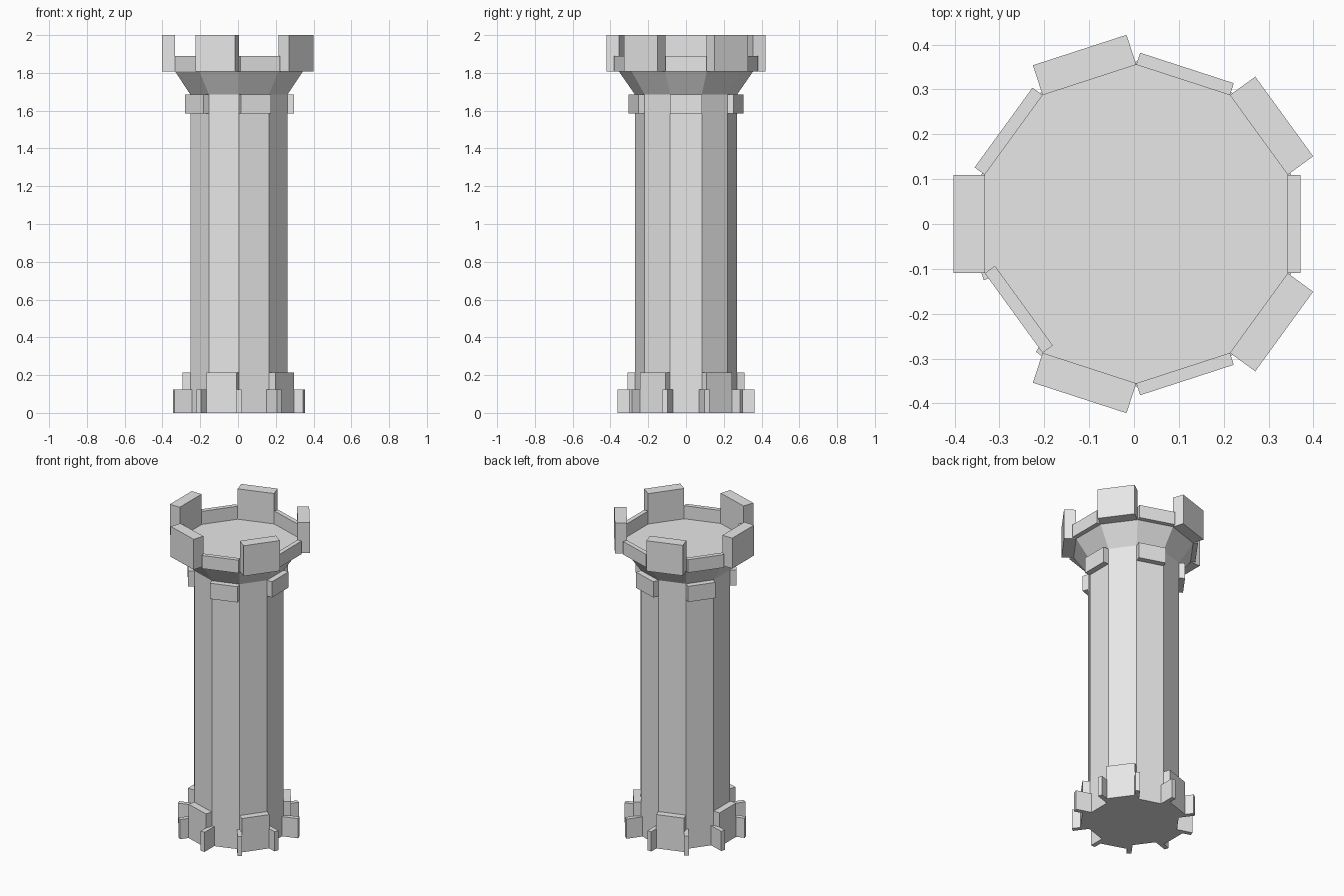
import bpy, bmesh, math
from mathutils import Matrix, Vector

cube = bpy.data.objects.get("Cube")
if cube:
    bpy.data.objects.remove(cube, do_unlink=True)

SIDES = 10
STEP = math.tau / SIDES
AXIS_X = 0.005          # tower axis, balancing the uneven battlements
SHAFT_R, RIM_R = 0.27, 0.355
COLLAR_Z, FLOOR_Z = 1.685, 1.807

stone = bpy.data.materials.new("grey stone")
stone.use_nodes = True
stone.diffuse_color = (0.8, 0.8, 0.8, 1)
stone.node_tree.nodes["Principled BSDF"].inputs["Base Color"].default_value = (0.8, 0.8, 0.8, 1)


def finish(name, bm):
    bmesh.ops.recalc_face_normals(bm, faces=bm.faces)
    mesh = bpy.data.meshes.new(name)
    bm.to_mesh(mesh)
    bm.free()
    mesh.materials.append(stone)
    obj = bpy.data.objects.new(name, mesh)
    obj.location.x = AXIS_X
    bpy.context.collection.objects.link(obj)
    return obj


def radial_box(bm, angle, r0, r1, width, z0, z1):
    """Box reaching from radius r0 to r1 in the given direction."""
    place = (Matrix.Rotation(angle, 4, 'Z')
             @ Matrix.Translation(((r0 + r1) / 2, 0, (z0 + z1) / 2))
             @ Matrix.Diagonal((r1 - r0, width, z1 - z0, 1)))
    bmesh.ops.create_cube(bm, size=1, matrix=place)


def wall_blocks(name, faces, radius, thickness, z0, z1):
    """Blocks as wide as one wall, standing on the chosen walls."""
    apothem = radius * math.cos(STEP / 2)
    width = 2 * radius * math.sin(STEP / 2)
    bm = bmesh.new()
    for i in faces:
        ends = sorted((apothem, apothem + thickness))
        radial_box(bm, i * STEP, ends[0], ends[1], width, z0, z1)
    return finish(name, bm)


# Ten-sided shaft with flared head and flat floor
bm = bmesh.new()
rings = []
for radius, z in ((SHAFT_R, 0), (SHAFT_R, COLLAR_Z), (RIM_R, FLOOR_Z)):
    rings.append([bm.verts.new((radius * math.cos((i + 0.5) * STEP),
                                radius * math.sin((i + 0.5) * STEP), z))
                  for i in range(SIDES)])
for low, high in zip(rings, rings[1:]):
    for i in range(SIDES):
        j = (i + 1) % SIDES
        bm.faces.new((low[i], low[j], high[j], high[i]))
bm.faces.new(rings[0])
bm.faces.new(rings[-1])
finish("tower_shaft", bm)

# Battlements: tall and low blocks alternate, one low block sits inside the rim
odd, even = range(1, SIDES, 2), range(0, SIDES, 2)
inner = 6
wall_blocks("merlons", odd, RIM_R, 0.07, FLOOR_Z, 2.0)
wall_blocks("low_parapets", [i for i in even if i != inner], RIM_R, 0.028, FLOOR_Z, 1.89)
wall_blocks("inner_parapet", [inner], RIM_R, -0.028, FLOOR_Z, 1.89)

# Collar blocks under the flare and footing blocks at the base
wall_blocks("collar_blocks", even, SHAFT_R, 0.036, 1.585, COLLAR_Z)
wall_blocks("footing_blocks", odd, SHAFT_R, 0.043, 0, 0.215)

# Thin buttresses on every corner of the base
bm = bmesh.new()
for i in range(SIDES):
    radial_box(bm, (i + 0.5) * STEP, SHAFT_R - 0.02, 0.362, 0.028, 0, 0.125)
finish("corner_buttresses", bm)
